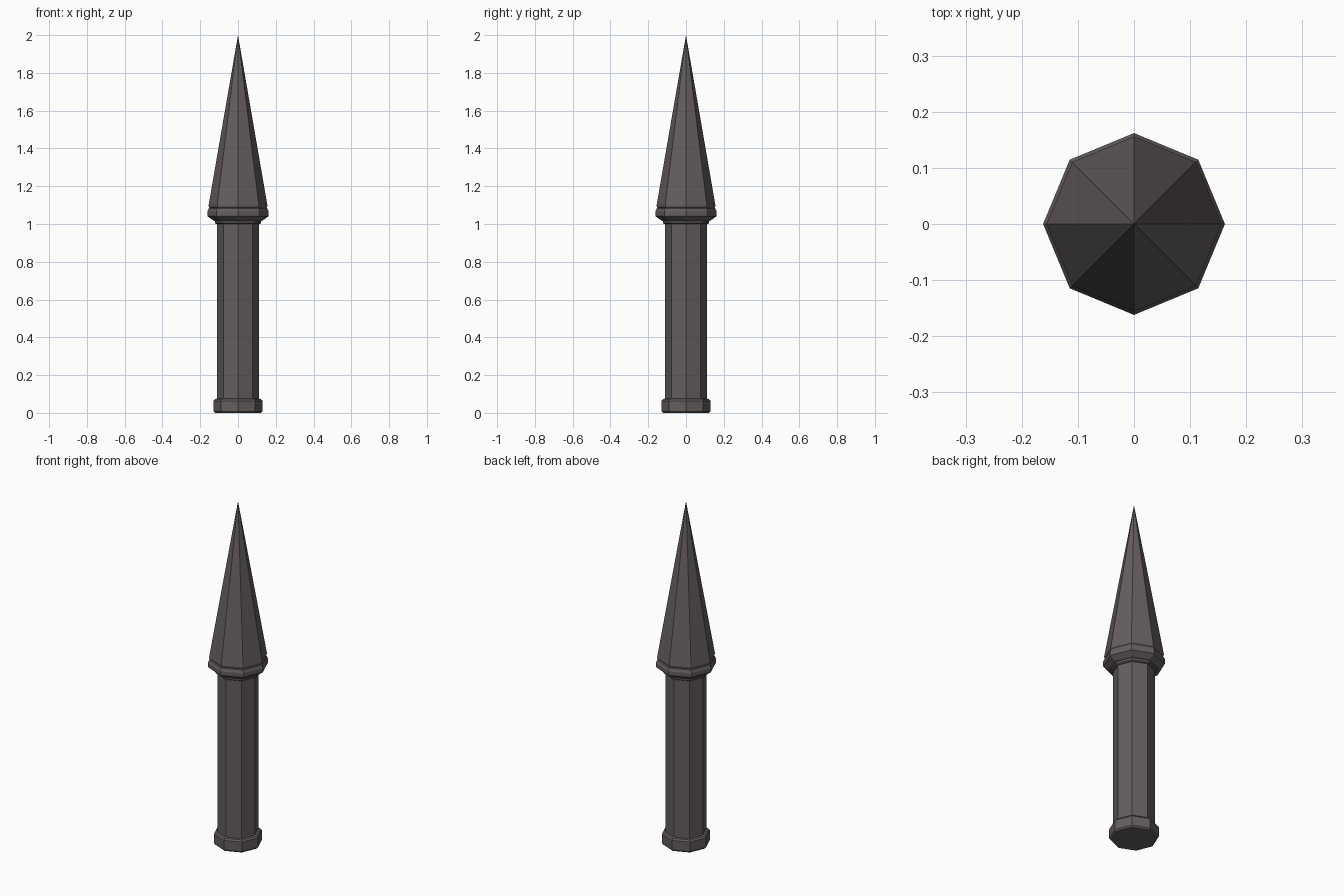
import bpy, bmesh
from math import cos, sin, pi

if "Cube" in bpy.data.objects:
    bpy.data.objects.remove(bpy.data.objects["Cube"])

SIDES = 8
iron = bpy.data.materials.new("dark_iron")
iron.diffuse_color = (0.13, 0.11, 0.11, 1)
iron.use_nodes = True
iron.node_tree.nodes["Principled BSDF"].inputs["Base Color"].default_value = iron.diffuse_color


def lathe(name, profile):
    """Octagonal solid from (radius, z) points, corners on the axes."""
    bm = bmesh.new()
    rings = []
    for r, z in profile:
        if r == 0:
            rings.append([bm.verts.new((0, 0, z))] * SIDES)
        else:
            rings.append([bm.verts.new((r * cos(2 * pi * i / SIDES), r * sin(2 * pi * i / SIDES), z))
                          for i in range(SIDES)])
    for low, high in zip(rings, rings[1:]):
        for i in range(SIDES):
            j = (i + 1) % SIDES
            corners = [low[i], low[j], high[j], high[i]]
            bm.faces.new(list(dict.fromkeys(corners)))
    # Close the flat ends
    bm.faces.new(rings[0][::-1])
    if profile[-1][0] > 0:
        bm.faces.new(rings[-1])
    bmesh.ops.recalc_face_normals(bm, faces=bm.faces)
    mesh = bpy.data.meshes.new(name)
    bm.to_mesh(mesh)
    bm.free()
    mesh.materials.append(iron)
    obj = bpy.data.objects.new(name, mesh)
    bpy.context.collection.objects.link(obj)
    return obj


# Foot with small chamfers
lathe("foot", [(0.122, 0), (0.129, 0.008), (0.129, 0.064), (0.122, 0.073), (0.108, 0.076)])

# Post
lathe("post", [(0.11, 0.03), (0.11, 1.01)])

# Collar: neck band, flare and rounded rim
lathe("collar", [(0.115, 1.0), (0.122, 1.005), (0.122, 1.016), (0.13, 1.018), (0.16, 1.04),
                 (0.162, 1.048), (0.162, 1.066), (0.155, 1.082), (0.148, 1.086)])

# Spike head with a chamfered lower edge
lathe("spike", [(0.148, 1.084), (0.154, 1.09), (0.156, 1.098), (0.152, 1.12), (0, 2.0)])
